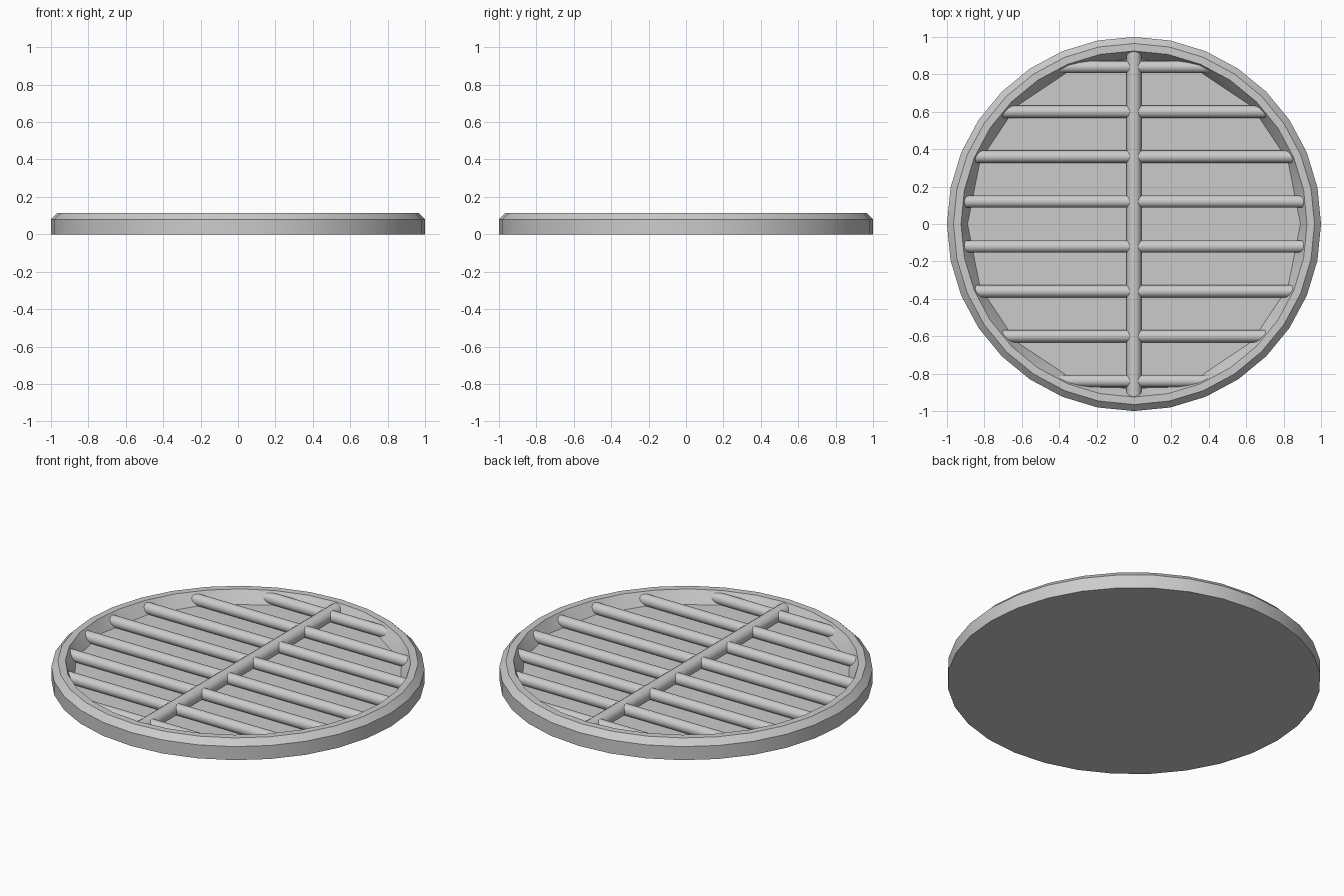
import bpy, bmesh
from math import cos, sin, pi, sqrt

if "Cube" in bpy.data.objects:
    bpy.data.objects.remove(bpy.data.objects["Cube"])

SIDES = 32


def finish(bm, name):
    bmesh.ops.recalc_face_normals(bm, faces=bm.faces)
    me = bpy.data.meshes.new(name)
    bm.to_mesh(me)
    bm.free()
    ob = bpy.data.objects.new(name, me)
    bpy.context.collection.objects.link(ob)
    bpy.ops.object.select_all(action='DESELECT')
    ob.select_set(True)
    bpy.context.view_layer.objects.active = ob
    bpy.ops.object.shade_smooth_by_angle(angle=0.6)
    return ob


def ring(bm, r, z, n):
    return [bm.verts.new((r * cos(2 * pi * i / n), r * sin(2 * pi * i / n), z))
            for i in range(n)]


# Round tray: flat base, chamfered rim, sloping inner wall
bm = bmesh.new()
outer = [ring(bm, r, z, SIDES)
         for r, z in ((1, 0), (1, 0.08), (0.965, 0.115), (0.925, 0.115))]
for a, b in zip(outer, outer[1:]):
    for i in range(SIDES):
        j = (i + 1) % SIDES
        bm.faces.new((a[i], a[j], b[j], b[i]))
# Inner wall steps down to a floor with half as many sides
half = SIDES // 2
floor = ring(bm, 0.89, 0.046, half)
rim = outer[-1]
for i in range(half):
    a, b, c = rim[2 * i], rim[2 * i + 1], rim[(2 * i + 2) % SIDES]
    f, g = floor[i], floor[(i + 1) % half]
    bm.faces.new((a, b, f))
    bm.faces.new((b, g, f))
    bm.faces.new((b, c, g))
bm.faces.new(floor)
bm.faces.new(outer[0][::-1])
finish(bm, "round_tray")


def rod(name, half_length, r, along_x, offset=0, n=16, z=0.07):
    """Horizontal round bar whose ends are buried in the sloping wall."""
    bm = bmesh.new()
    ends = []
    for s in (-half_length, half_length):
        pts = []
        for i in range(n):
            u, w = r * cos(2 * pi * i / n), r * sin(2 * pi * i / n)
            co = (s, offset + u, z + w) if along_x else (offset + u, s, z + w)
            pts.append(bm.verts.new(co))
        ends.append(pts)
        bm.faces.new(pts)
    for i in range(n):
        j = (i + 1) % n
        bm.faces.new((ends[0][i], ends[0][j], ends[1][j], ends[1][i]))
    return finish(bm, name)


# Central spine and eight cross bars
rod("spine", 0.935, 0.04, False)
for k in range(8):
    y = -0.84 + 0.24 * k
    rod(f"cross_bar_{k + 1}", sqrt(0.935 ** 2 - y * y), 0.033, True, y)
